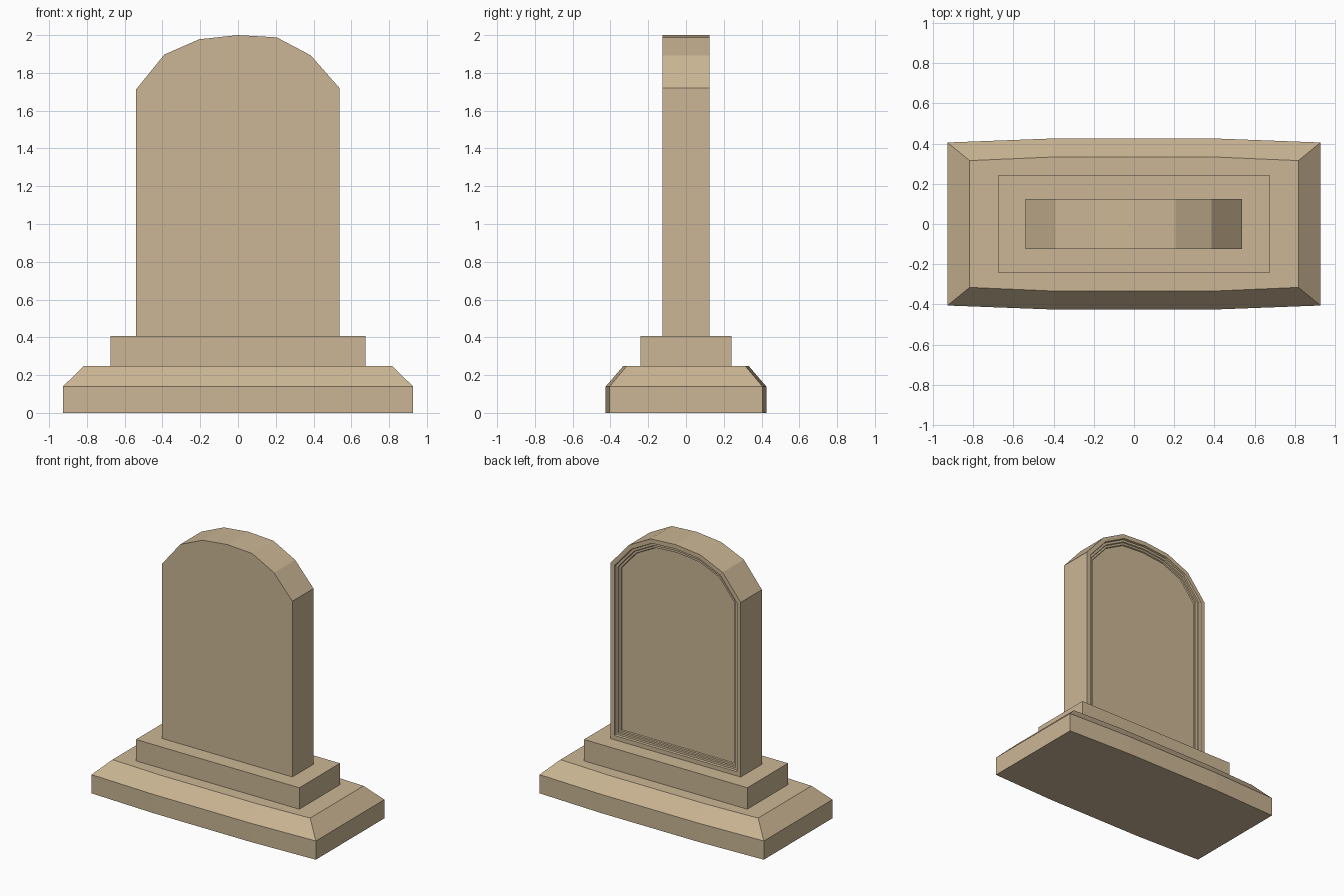
import bpy, bmesh

if "Cube" in bpy.data.objects:
    bpy.data.objects.remove(bpy.data.objects["Cube"])

stone = bpy.data.materials.new("sandstone")
stone.diffuse_color = (0.60, 0.47, 0.30, 1)
stone.use_nodes = True
stone.node_tree.nodes["Principled BSDF"].inputs["Base Color"].default_value = stone.diffuse_color


def loft(name, rings, carve=None):
    """Closed solid through matching rings of points, capped at both ends."""
    bm = bmesh.new()
    loops = [[bm.verts.new(p) for p in ring] for ring in rings]
    n = len(loops[0])
    for a, b in zip(loops, loops[1:]):
        for i in range(n):
            j = (i + 1) % n
            bm.faces.new((a[i], a[j], b[j], b[i]))
    bm.faces.new(loops[0][::-1])
    end = bm.faces.new(loops[-1])
    bmesh.ops.recalc_face_normals(bm, faces=bm.faces[:])
    # carve inset steps into the end cap
    for thickness, depth in carve or []:
        bmesh.ops.inset_individual(bm, faces=[end], thickness=thickness,
                                   depth=depth, use_even_offset=True)
    mesh = bpy.data.meshes.new(name)
    bm.to_mesh(mesh)
    bm.free()
    mesh.materials.append(stone)
    obj = bpy.data.objects.new(name, mesh)
    bpy.context.collection.objects.link(obj)
    return obj


def bowed(x, y_end, y_mid, z):
    """Rectangle whose long sides bulge slightly outward."""
    half = [(x, -y_end), (x, y_end), (0.40, y_mid), (-0.40, y_mid),
            (-x, y_end), (-x, -y_end), (-0.40, -y_mid), (0.40, -y_mid)]
    return [(px, py, z) for px, py in half]


def rect(x, y, z):
    return [(x, -y, z), (x, y, z), (-x, y, z), (-x, -y, z)]


# Bowed plinth with sloping shoulders
loft("plinth", [bowed(0.927, 0.405, 0.425, 0),
                bowed(0.927, 0.405, 0.425, 0.14),
                bowed(0.817, 0.315, 0.333, 0.247)])

# Rectangular step
loft("step", [rect(0.675, 0.24, 0.247), rect(0.675, 0.24, 0.407)])

# Arched slab with a stepped recessed panel on the back
arch = [(-0.54, 0.407), (0.537, 0.407), (0.537, 1.72), (0.385, 1.893),
        (0.205, 1.988), (0, 2.0), (-0.205, 1.978), (-0.39, 1.897),
        (-0.54, 1.712)]
loft("headstone", [[(x, y, z) for x, z in arch] for y in (-0.125, 0.125)],
     carve=[(0.032, 0), (0.004, -0.014), (0.016, 0), (0.004, -0.008),
            (0.014, 0), (0.004, -0.008)])
